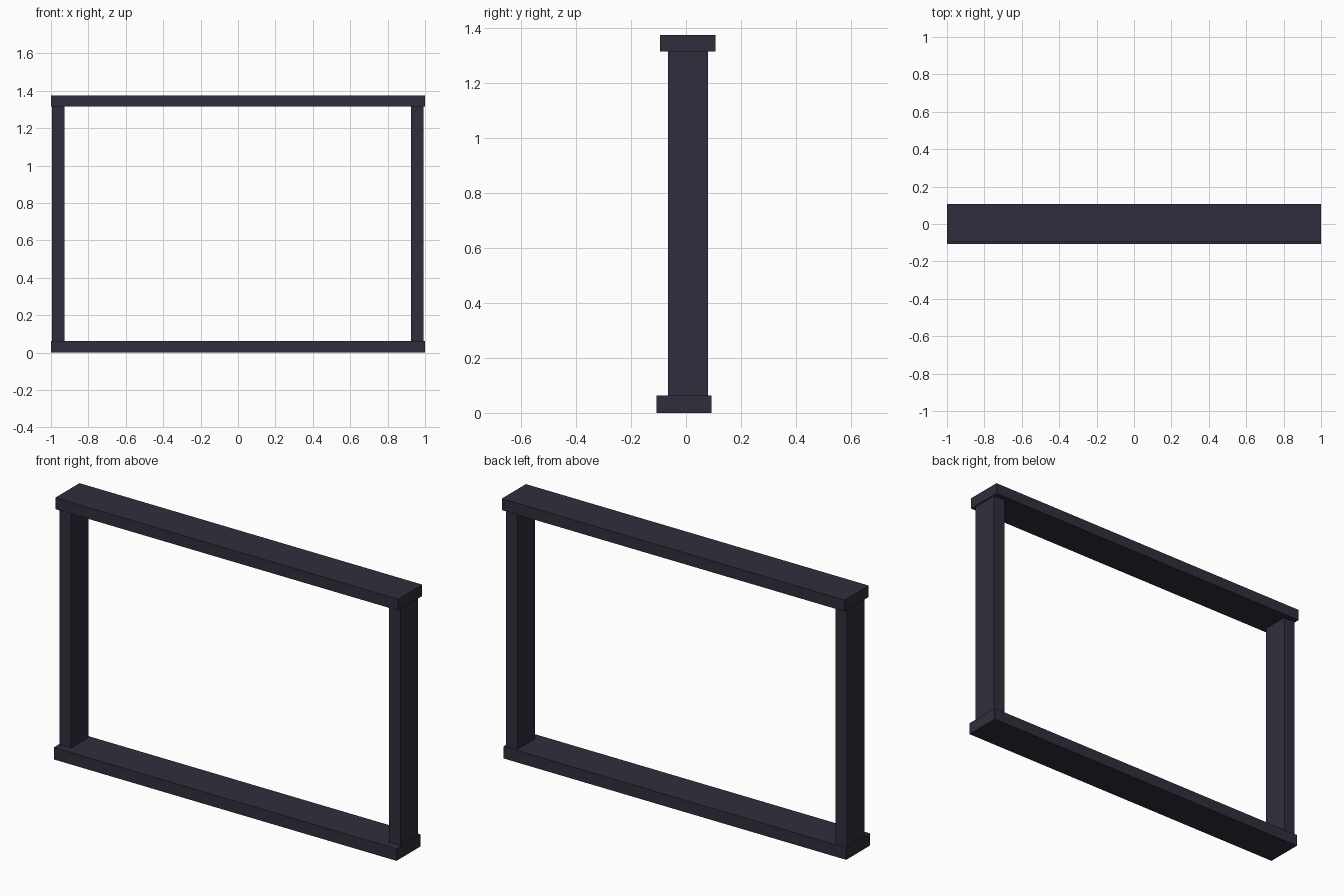
import bpy

if "Cube" in bpy.data.objects:
    bpy.data.objects.remove(bpy.data.objects["Cube"])

mat = bpy.data.materials.new("dark slate")
mat.diffuse_color = (0.030, 0.027, 0.045, 1)
mat.use_nodes = True
mat.node_tree.nodes["Principled BSDF"].inputs["Base Color"].default_value = mat.diffuse_color


def box(name, x, y, z):
    """Box from (min, max) ranges on each axis."""
    bpy.ops.mesh.primitive_cube_add(
        size=1, location=[(a + b) / 2 for a, b in (x, y, z)])
    ob = bpy.context.object
    ob.name = name
    ob.scale = [b - a for a, b in (x, y, z)]
    bpy.ops.object.transform_apply(location=False, rotation=False, scale=True)
    ob.data.materials.append(mat)
    return ob


# Horizontal rails, slightly offset from each other in depth
box("bottom_rail", (-1, 1), (-0.107, 0.093), (0, 0.063))
box("top_rail", (-1, 1), (-0.094, 0.107), (1.315, 1.375))

# Narrower upright posts between the rails
box("left_post", (-0.995, -0.928), (-0.066, 0.08), (0.063, 1.315))
box("right_post", (0.926, 0.993), (-0.066, 0.08), (0.063, 1.315))
